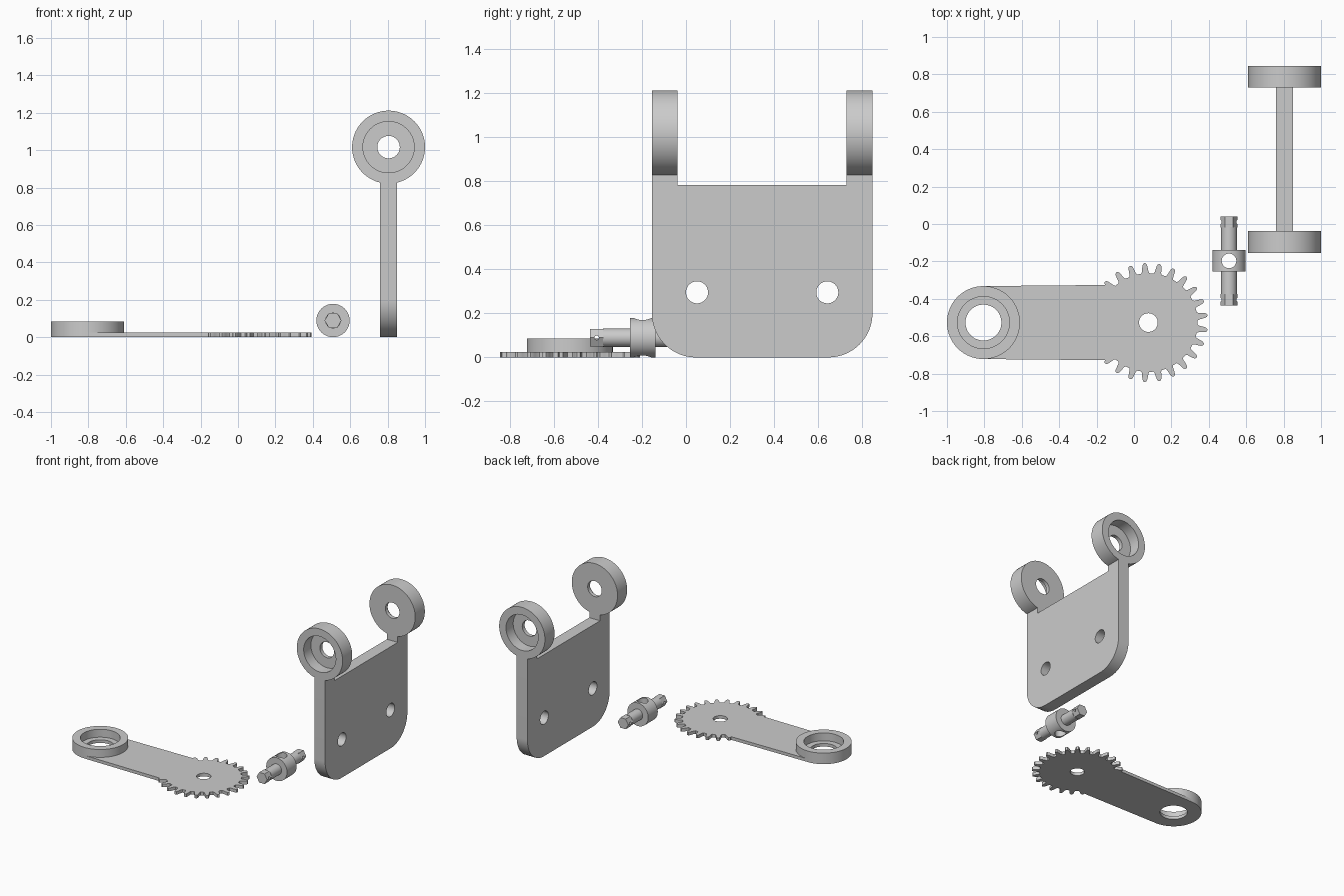
import bpy, bmesh, math
from mathutils import Matrix, Vector

if "Cube" in bpy.data.objects:
    bpy.data.objects.remove(bpy.data.objects["Cube"])

GREY = bpy.data.materials.new("light_grey")
GREY.diffuse_color = (0.6, 0.6, 0.6, 1)
GREY.use_nodes = True
GREY.node_tree.nodes["Principled BSDF"].inputs["Base Color"].default_value = GREY.diffuse_color


def finish(name, bm, matrix):
    """Turn a bmesh into a placed object."""
    bmesh.ops.remove_doubles(bm, verts=bm.verts, dist=1e-5)
    bmesh.ops.transform(bm, matrix=matrix, verts=bm.verts)
    bmesh.ops.recalc_face_normals(bm, faces=bm.faces)
    mesh = bpy.data.meshes.new(name)
    bm.to_mesh(mesh)
    bm.free()
    mesh.materials.append(GREY)
    obj = bpy.data.objects.new(name, mesh)
    bpy.context.collection.objects.link(obj)
    return obj


def prism(name, outline, depth, matrix=Matrix()):
    """Extrude a flat outline along local z."""
    bm = bmesh.new()
    face = bm.faces.new([bm.verts.new((x, y, 0)) for x, y in outline])
    ext = bmesh.ops.extrude_face_region(bm, geom=[face], use_keep_orig=True)
    top = [v for v in ext["geom"] if isinstance(v, bmesh.types.BMVert)]
    bmesh.ops.translate(bm, verts=top, vec=(0, 0, depth))
    return finish(name, bm, matrix)


def lathe(name, profile, matrix, closed, steps=96):
    """Revolve an (r, z) profile about local z."""
    bm = bmesh.new()
    vs = [bm.verts.new((r, 0, z)) for r, z in profile]
    n = len(vs)
    es = [bm.edges.new((vs[i], vs[(i + 1) % n])) for i in range(n if closed else n - 1)]
    bmesh.ops.spin(bm, geom=vs + es, cent=(0, 0, 0), axis=(0, 0, 1),
                   angle=math.tau, steps=steps)
    return finish(name, bm, matrix)


def arc(cx, cy, r, a0, a1, n):
    return [(cx + r * math.cos(math.radians(a0 + (a1 - a0) * i / n)),
             cy + r * math.sin(math.radians(a0 + (a1 - a0) * i / n))) for i in range(n + 1)]


def activate(obj):
    bpy.ops.object.select_all(action='DESELECT')
    obj.select_set(True)
    bpy.context.view_layer.objects.active = obj


def drill(obj, centre, axis, radius, length=0.5):
    """Cut a round hole through an object."""
    rot = Vector((0, 0, 1)).rotation_difference(Vector(axis)).to_matrix().to_4x4()
    place = Matrix.Translation(centre) @ rot @ Matrix.Translation((0, 0, -length / 2))
    cutter = prism("hole_cutter", arc(0, 0, radius, 0, 360 - 7.5, 47), length, place)
    cutter.hide_render = True
    activate(obj)
    mod = obj.modifiers.new("hole", 'BOOLEAN')
    mod.operation, mod.solver, mod.object = 'DIFFERENCE', 'EXACT', cutter
    bpy.ops.object.modifier_apply(modifier=mod.name)
    bpy.data.objects.remove(cutter)


# Gear arm: toothed head, straight arm and round end in one outline
GX, GY, RX, HALF, THICK = 0.077, -0.527, -0.805, 0.195, 0.024
TOOTH = [(.33, .264), (.26, .272), (.21, .290), (.16, .307), (.10, .315), (.03, .318)]
tooth = [(-o, r) for o, r in TOOTH] + [(o, r) for o, r in reversed(TOOTH)]
outline = []
for k in range(-10, 10):
    for off, r in tooth:
        a = math.radians(14.4 * (k + 0.5 + off))
        x, y = r * math.cos(a), r * math.sin(a)
        if x > 0 or abs(y) > HALF:
            outline.append((GX + x, GY + y))
outline += arc(RX, GY, HALF, 90, 270, 48)
arm = prism("gear_arm", outline, THICK)
drill(arm, (GX, GY, 0), (0, 0, 1), 0.05)
drill(arm, (RX, GY, 0), (0, 0, 1), 0.096)

# Bearing wall on the round end of the arm
lathe("arm_bearing_ring", [(.139, THICK), (HALF, THICK), (HALF, .085), (.139, .085)],
      Matrix.Translation((RX, GY, 0)), True)

# Bracket plate: rounded lower corners and two upper tabs, extruded along x
Y0, Y1, TAB, BX = -0.155, 0.846, 0.117, 0.805
plate_outline = (arc(Y0 + .2, .2, .2, 180, 270, 20) + arc(Y1 - .2, .2, .2, 270, 360, 20)
                 + [(Y1, .84), (Y1 - TAB, .84), (Y1 - TAB, .782),
                    (Y0 + TAB, .782), (Y0 + TAB, .84), (Y0, .84)])
to_yz = Matrix(((0, 0, 1, BX - .046), (1, 0, 0, 0), (0, 1, 0, 0), (0, 0, 0, 1)))
plate = prism("bracket_plate", plate_outline, .092, to_yz)
for y in (0.05, 0.641):
    drill(plate, (BX, y, .295), (1, 0, 0), 0.05)

# Bracket bearing rings, counterbored from the outer faces
seat = [(.06, 0), (HALF, 0), (HALF, TAB), (.137, TAB), (.137, .029), (.06, .029)]
for name, y, turn in (("front_bearing_ring", Y0 + TAB, 90), ("back_bearing_ring", Y1 - TAB, -90)):
    lathe(name, seat, Matrix.Translation((BX, y, 1.016))
          @ Matrix.Rotation(math.radians(turn), 4, 'X'), True)

# Axle pin: shaft with a cross-drilled collar
PIN = Vector((0.508, -0.197, 0.089))
turn = Matrix.Rotation(math.radians(90), 4, 'X')
half = [(0, .18), (.042, .18), (.042, .058), (.089, .058)]
pin = lathe("axle_pin", half + [(r, -z) for r, z in reversed(half)],
            Matrix.Translation(PIN) @ turn, False, 64)
drill(pin, PIN, (0, 0, 1), 0.039)

# Hexagonal pin ends with small cross holes
for name, s in (("front_hex_end", -1), ("back_hex_end", 1)):
    start = PIN + Vector((0, .178 if s > 0 else -.238, 0))
    flip = Matrix.Translation(start) @ Matrix.Rotation(math.radians(-90), 4, 'X')
    tip = prism(name, arc(0, 0, .045, 0, 300, 5), .06, flip)
    drill(tip, PIN + Vector((0, s * .208, 0)), (1, 0, 0), 0.01)

for obj in list(bpy.context.scene.objects):
    activate(obj)
    bpy.ops.object.shade_smooth_by_angle(angle=math.radians(30))
